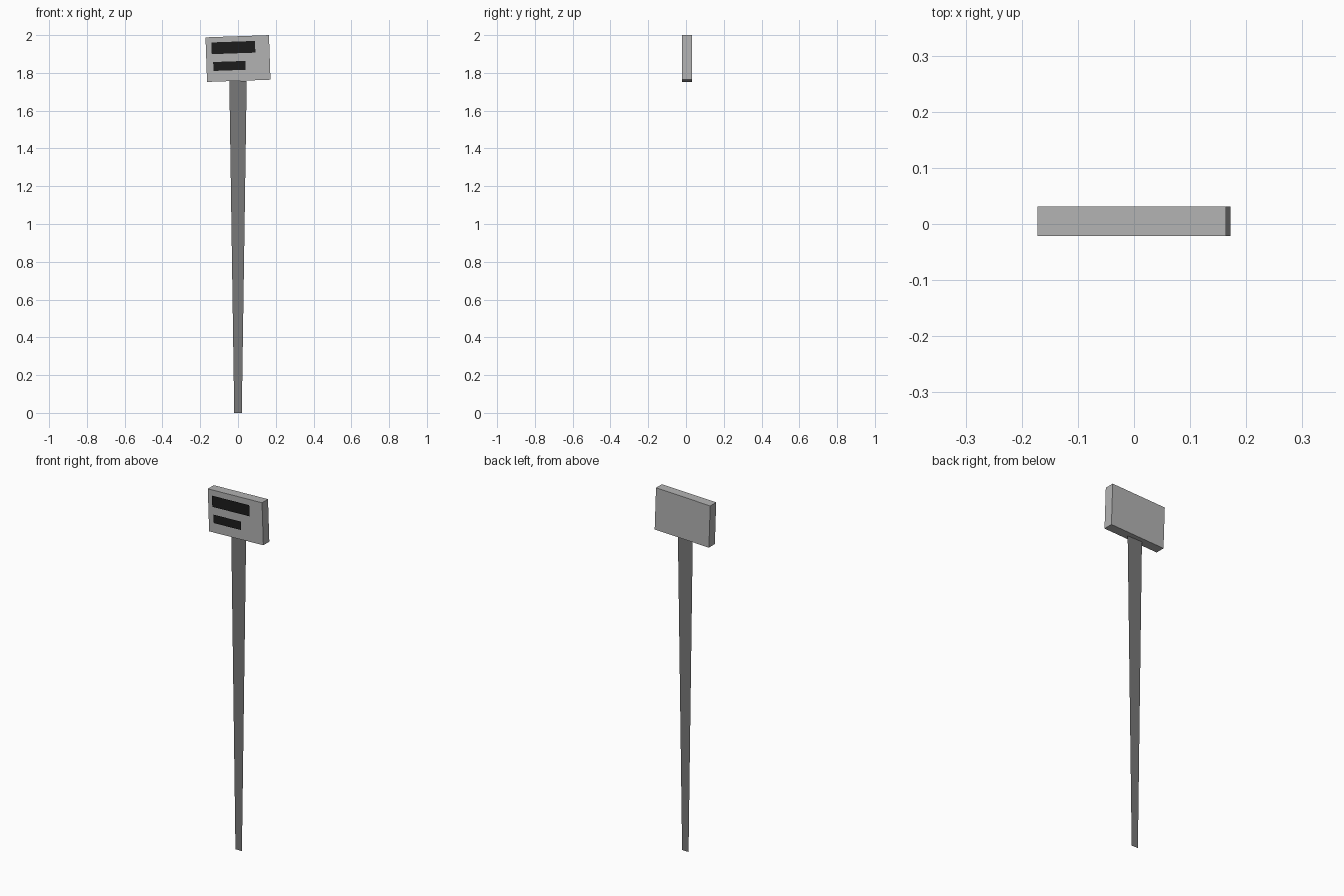
import bpy, math
from mathutils import Matrix, Vector

if "Cube" in bpy.data.objects:
    bpy.data.objects.remove(bpy.data.objects["Cube"])

def material(name, v):
    m = bpy.data.materials.new(name)
    m.diffuse_color = (v, v, v, 1)
    m.use_nodes = True
    m.node_tree.nodes["Principled BSDF"].inputs["Base Color"].default_value = m.diffuse_color
    return m

light_grey = material("light_grey", 0.45)
dark_grey = material("dark_grey", 0.19)
black = material("black", 0.012)

def make(name, verts, faces, mat):
    me = bpy.data.meshes.new(name)
    me.from_pydata(verts, [], faces)
    me.materials.append(mat)
    ob = bpy.data.objects.new(name, me)
    bpy.context.collection.objects.link(ob)
    return ob

# Sign head is tilted slightly about its centre
CENTRE = Vector((0, 0.005, 1.876))
TILT = Matrix.Translation(CENTRE) @ Matrix.Rotation(math.radians(-2), 4, 'Y')

# Sign head block
bpy.ops.mesh.primitive_cube_add(size=1)
head = bpy.context.object
head.name = "sign_head"
head.data.transform(TILT @ Matrix.Diagonal((0.336, 0.053, 0.236, 1)))
head.data.materials.append(light_grey)

# Flat tapered stake
make("stake",
     [(-0.02, 0.006, 0), (0.02, 0.006, 0), (0.046, 0.006, 1.757), (-0.046, 0.006, 1.757)],
     [(0, 1, 2, 3)], dark_grey)

# Dark marking strips, just in front of the head (local x and z ranges)
def strip(name, x0, x1, z0, z1):
    y = -0.034
    pts = [TILT @ Vector(p) for p in ((x0, y, z0), (x1, y, z0), (x1, y, z1), (x0, y, z1))]
    make(name, pts, [(0, 1, 2, 3)], black)

strip("upper_strip", -0.138, 0.093, 0.028, 0.090)
strip("lower_strip", -0.132, 0.038, -0.061, -0.014)
